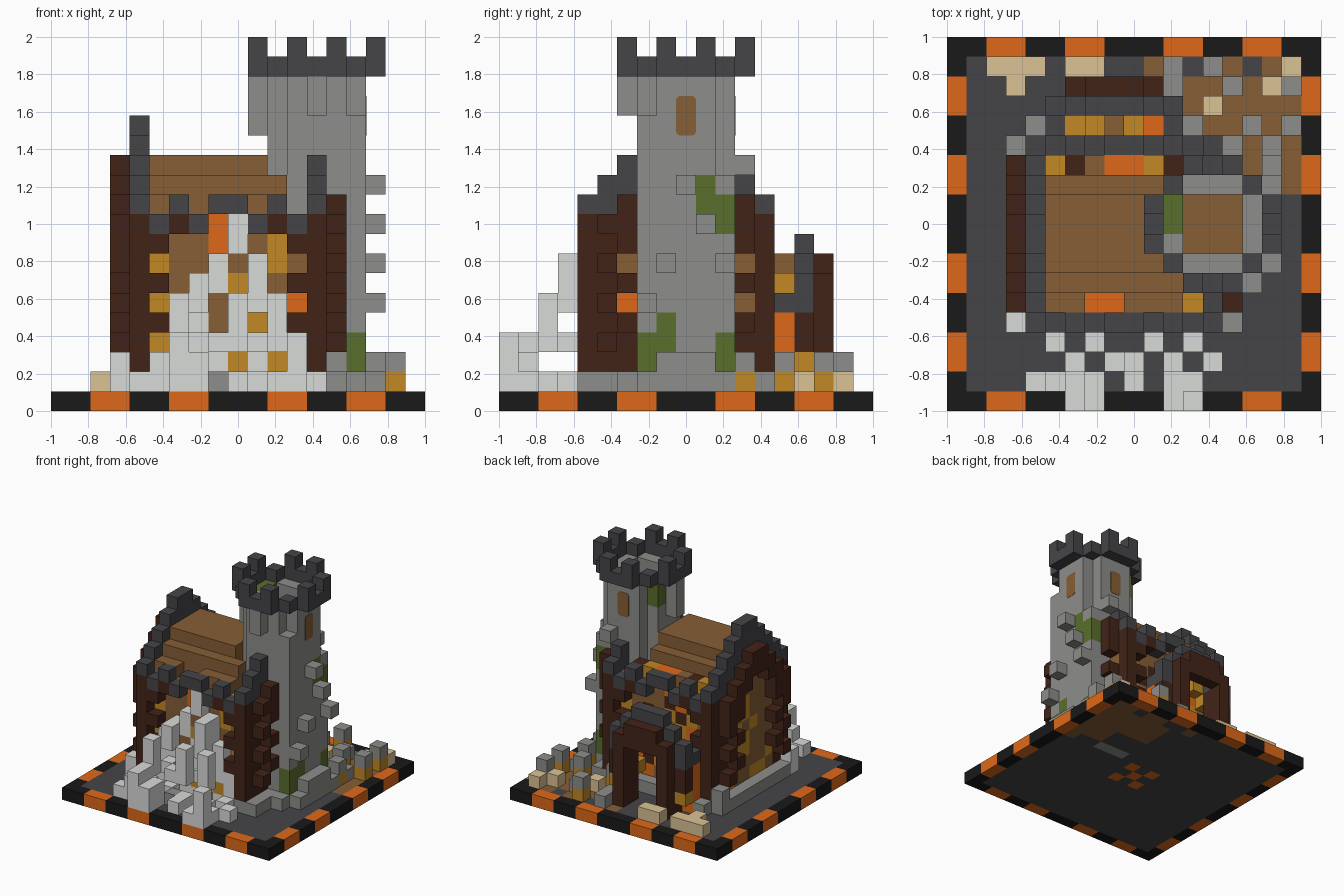
import bpy
import bmesh
import random
from mathutils import Vector

default_cube = bpy.data.objects.get("Cube")
if default_cube:
    bpy.data.objects.remove(default_cube, do_unlink=True)

random.seed(4)
GRID = 19
CELL = 2 / GRID

PALETTE = {
    "black": "191919", "orange": "DF6919", "charcoal": "454549",
    "timber": "422418", "brown": "865E35", "stone": "8D8D8B",
    "pale_stone": "D9DBD9", "ochre": "C18926", "tan": "DBC295", "moss": "5A6E2D",
}


def linear(pair):
    c = int(pair, 16) / 255
    return c / 12.92 if c < 0.04 else ((c + 0.055) / 1.055) ** 2.4


materials = {}
for name, code in PALETTE.items():
    rgba = [linear(code[n:n + 2]) for n in (0, 2, 4)] + [1]
    mat = bpy.data.materials.new(name)
    mat.use_nodes = True
    mat.diffuse_color = rgba
    bsdf = mat.node_tree.nodes["Principled BSDF"]
    bsdf.inputs["Base Color"].default_value = rgba
    bsdf.inputs["Roughness"].default_value = 0.9
    materials[name] = mat
COLOURS = list(PALETTE)

# Every block is a grid cell holding its part name and colour
blocks = {}


def put(part, colour, xs, ys, zs):
    """Fill a box of cells; each range is a number or an iterable."""
    spans = [[s] if isinstance(s, int) else list(s) for s in (xs, ys, zs)]
    for i in spans[0]:
        for j in spans[1]:
            for k in spans[2]:
                blocks[i, j, k] = (part, colour)


def upto(first, last):
    return range(first, last + 1)


def plaster():
    return random.choice(("brown", "brown", "timber", "ochre", "orange", "ochre"))


# Striped base with a dirt corner
STRIPES = {2, 3, 6, 7, 11, 12, 15, 16}
for i in range(GRID):
    for j in range(GRID):
        along = j if i in (0, GRID - 1) else i
        if i in (0, GRID - 1) or j in (0, GRID - 1):
            colour = "orange" if along in STRIPES else "black"
        elif (i > 11 and j > 13) or (i > 14 and j > 11) or (i, j) in ((17, 11), (10, 17)):
            colour = "charcoal" if (i, j) in ((15, 17), (12, 17)) else "brown"
        elif abs(i - 9) == abs(j - 9) < 2:
            colour = "orange"
        elif j == 11 and i in upto(12, 14):
            colour = "stone"
        else:
            colour = "charcoal"
        put("base", colour, i, j, 0)

# House foundation
put("foundation", "stone", upto(3, 14), upto(4, 13), 1)
put("foundation", "stone", (4, 12), 14, 1)

# Patched walls
for k in upto(2, 9):
    for i in upto(5, 12):
        for j in (5, 12):
            put("house_walls", plaster(), i, j, k)
    for j in upto(6, 11):
        put("house_walls", random.choice(("brown", "ochre", "brown")), 4, j, k)
put("house_walls", "ochre", 5, 5, (3, 5, 7))
put("house_walls", "brown", upto(6, 10), 5, upto(4, 8))
put("house_walls", "orange", (7, 8), 5, 9)
put("house_walls", "orange", 8, 5, 8)
put("house_walls", "ochre", 11, 5, (7, 8))
put("house_walls", "ochre", 12, 5, 9)
put("house_walls", "orange", 12, 5, 5)
put("house_walls", "brown", 12, 5, 7)
for i, colour in enumerate(("ochre", "timber", "brown", "orange", "orange", "ochre", "timber"), 5):
    put("house_walls", colour, i, 12, 10)

# Stepped plank roof, cut back around the tower, with holes at the front eave
for j in upto(5, 11):
    top = min(10 + min(j - 5, 12 - j), 12)
    put("plank_roof", "brown", upto(5, max(17 - j, 10)), j, upto(10, top))
for i in (7, 8, 12):
    del blocks[i, 5, 10]

# Dark gable rims and interlocking timber arch beneath the west one
for j in upto(4, 13):
    step = min(j - 4, 13 - j)
    top = 10 + step
    rim = upto(top - 1 if step else top, top)
    arch = 9 + max(step - 1, 0)
    put("gable_rim", "charcoal", 4, j, rim)
    put("house_walls", "brown", 4, j, upto(9, rim[0] - 1))
    if step:
        for k in upto(3, arch):
            post = step == 1 and k % 2
            tooth = step == 2 and k % 2 == 0
            if post or tooth or k > arch - 2:
                put("west_arch", "timber", 3, j, k)
    if not 7 <= j <= 11:
        put("gable_rim", "charcoal", 13, j, rim)
put("west_arch", "timber", 4, (5, 12), upto(2, 9))

# East frame: interlocking post and teeth over recessed plaster
put("east_frame", "timber", 14, 5, (3, 5, 7, 9))
put("east_frame", "timber", 13, (5, 6, 12), upto(2, 9))
for j in (6, 12):
    put("east_frame", "timber", 14, j, (4, 6, 8, 9, 10))
    put("east_plaster", "brown", 13, j, (5, 7))
put("east_plaster", "orange", 13, 6, 5)

# Corner posts with alternating teeth, front and back
for j in (4, 13):
    put("corner_posts", "timber", (4, 13), j, upto(2, 9))
    put("corner_posts", "timber", (5, 12), j, (4, 6, 8))

# Zigzag eaves
for j in (4, 13):
    for i in upto(5, 12):
        high = i in (6, 8, 9, 11)
        put("eaves", "charcoal", i, j, 10 if high else 9)
        if high and i in (6, 11):
            put("eaves", "timber", i, j, 9)

# Back porch with arched timber front
for i in upto(5, 11):
    off = abs(i - 8)
    top = 8 - max(off - 1, 0)
    put("porch_rim", "charcoal", i, 15, upto(top - (off > 1), top))
    if off < 3:
        colour = "orange" if i == 10 else "ochre" if off else "brown"
        put("porch_roof", colour, i, 14, 7 - off)
        put("porch_arch", "timber", i, 16, upto(top - 2, top - 1))
    else:
        put("porch_rim", "charcoal", i, 14, 5)
for i in (6, 10):
    put("porch_arch", "timber", i, 16, upto(1, 6))
    put("porch_arch", "timber", i, 15, upto(1, 5))
for i in (5, 11):
    put("porch_arch", "timber", i, 15, upto(3, 4))
    put("porch_walls", "ochre", i, 15, 2)
    put("porch_walls", "orange", i, 14, upto(1, 4))
put("porch_walls", "ochre", (6, 10), 14, 3)

# Round tower: walls, floor, flared crown and merlons
for i in upto(10, 16):
    for j in upto(6, 12):
        a, b = sorted((abs(i - 13), abs(j - 9)))
        if b == 2 and a < 2:
            put("tower_wall", "stone", i, j, upto(1, 16))
        elif b < 2:
            put("tower_floor", "brown", i, j, 12)
        if (b == 3 and a < 2) or (a == 2 and b == 2):
            put("tower_crown", "charcoal", i, j, 17)
        if b == 3 and a == 1:
            put("tower_merlons", "charcoal", i, j, 18)
put("tower_wall", "stone", 15, 7, upto(1, 14))
put("tower_wall", "stone", 15, 11, upto(1, 11))
put("tower_brackets", "stone", 10, 9, upto(14, 16))
put("tower_brackets", "stone", 13, 6, (15, 16))
put("tower_brackets", "stone", 14, 12, 12)
for j, k in ((9, 11), (10, 9), (8, 7), (11, 7), (7, 5)):
    put("tower_studs", "stone", 16, j, k)

# Moss patches on the tower
put("tower_wall", "moss", 15, 10, (10, 11))
put("tower_wall", "moss", 15, 11, (2, 3, 9, 10))
put("tower_wall", "moss", 15, 7, (2, 3))
put("tower_wall", "moss", 15, 8, (3, 4))
put("tower_wall", "moss", 11, (9, 10), (15, 16))

# Loose stones at the tower foot
put("foot_stones", "stone", 16, upto(7, 11), 1)
put("foot_stones", "stone", 15, 6, 1)
put("foot_stones", "stone", 16, (8, 9, 10), 2)
put("foot_stones", "stone", 16, 13, 1)

# Dirt heap blocks in the back corner: ochre below, stone or tan on top
for i, j in ((12, 14), (15, 14), (16, 12), (13, 17), (17, 14), (17, 16)):
    put("rubble_corner", "ochre", i, j, 1)
    put("rubble_corner", "stone", i, j, 2)
for i, j in ((16, 16), (13, 15), (17, 17)):
    put("rubble_corner", "tan", i, j, 1)
put("rubble_corner", "stone", 11, (16, 17), 1)
put("rubble_corner", "stone", 14, 16, 1)
put("tan_stones", "tan", (2, 3, 4, 6, 7), 17, 1)
put("tan_stones", "tan", 3, 16, 1)
put("tan_stones", "stone", 3, 13, (1, 2))

# Pale rubble spilling out of the front: column tops per row, with gaps
SPILL = [
    {6: 3, 7: 2, 11: 1, 12: 3},
    {4: 1, 5: 2, 6: 3, 7: 2, 9: 1, 11: 1, 12: 1},
    {6: 5, 8: 3, 9: 5, 11: 5, 13: 1},
    {5: 1, 7: 6, 10: 7, 12: 1},
    {3: 2, 5: 2, 6: 5, 7: 6, 8: 7, 9: 9, 10: 7, 11: 5, 12: 3},
]
GAPS = {2: (2,), 3: (2, 4)}
for j, row in enumerate(SPILL):
    for i, top in row.items():
        put("pale_rubble", "pale_stone", i, j, [k for k in upto(1, top) if k not in GAPS.get(j, ())])
put("pale_rubble", "stone", 8, 2, 1)
put("pale_rubble", "brown", 8, 4, (4, 5))
put("pale_rubble", "brown", 9, 4, 7)
put("pale_rubble", "ochre", 9, 4, (2, 6))
put("pale_rubble", "ochre", 10, 4, 4)
put("pale_rubble", "ochre", 11, 4, 2)

# Turn the cells of each part into one mesh, skipping hidden faces
SIDES = [Vector(v) for s in (1, -1) for v in ((s, 0, 0), (0, s, 0), (0, 0, s))]


def build(part):
    bm = bmesh.new()
    for cell, (owner, colour) in blocks.items():
        if owner != part:
            continue
        centre = Vector((c + 0.5 for c in cell))
        for n in SIDES:
            if tuple(int(c + d) for c, d in zip(cell, n)) in blocks:
                continue
            u = Vector((n.y, n.z, n.x)) / 2
            v = n.cross(u)
            mid = centre + n / 2
            corners = [mid + u + v, mid - u + v, mid - u - v, mid + u - v]
            face = bm.faces.new([bm.verts.new(p * CELL - Vector((1, 1, 0))) for p in corners])
            face.material_index = COLOURS.index(colour)
    bmesh.ops.remove_doubles(bm, verts=bm.verts, dist=0.001)
    finish(part, bm, COLOURS)


def finish(name, bm, colours):
    mesh = bpy.data.meshes.new(name)
    bm.to_mesh(mesh)
    bm.free()
    for colour in colours:
        mesh.materials.append(materials[colour])
    obj = bpy.data.objects.new(name, mesh)
    bpy.context.collection.objects.link(obj)
    return obj


for part in sorted({owner for owner, _ in blocks.values()}):
    build(part)


# Thin window plates with rounded corners on the outer tower faces
def window(name, location, size):
    bm = bmesh.new()
    bmesh.ops.create_cube(bm, size=1)
    bmesh.ops.scale(bm, vec=size, verts=bm.verts)
    corners = [e for e in bm.edges if e.calc_length() < 0.01]
    bmesh.ops.bevel(bm, geom=corners, offset=0.02, segments=3, profile=0.5, affect="EDGES")
    finish(name, bm, ["brown"]).location = location


height = 15 * CELL
tower_x = 13.5 * CELL - 1
reach = 2.5 * CELL
window("side_window", (tower_x + reach, 0, height), (0.005, CELL, 2 * CELL))
window("back_window", (tower_x, reach, height), (CELL, 0.005, 2 * CELL))
